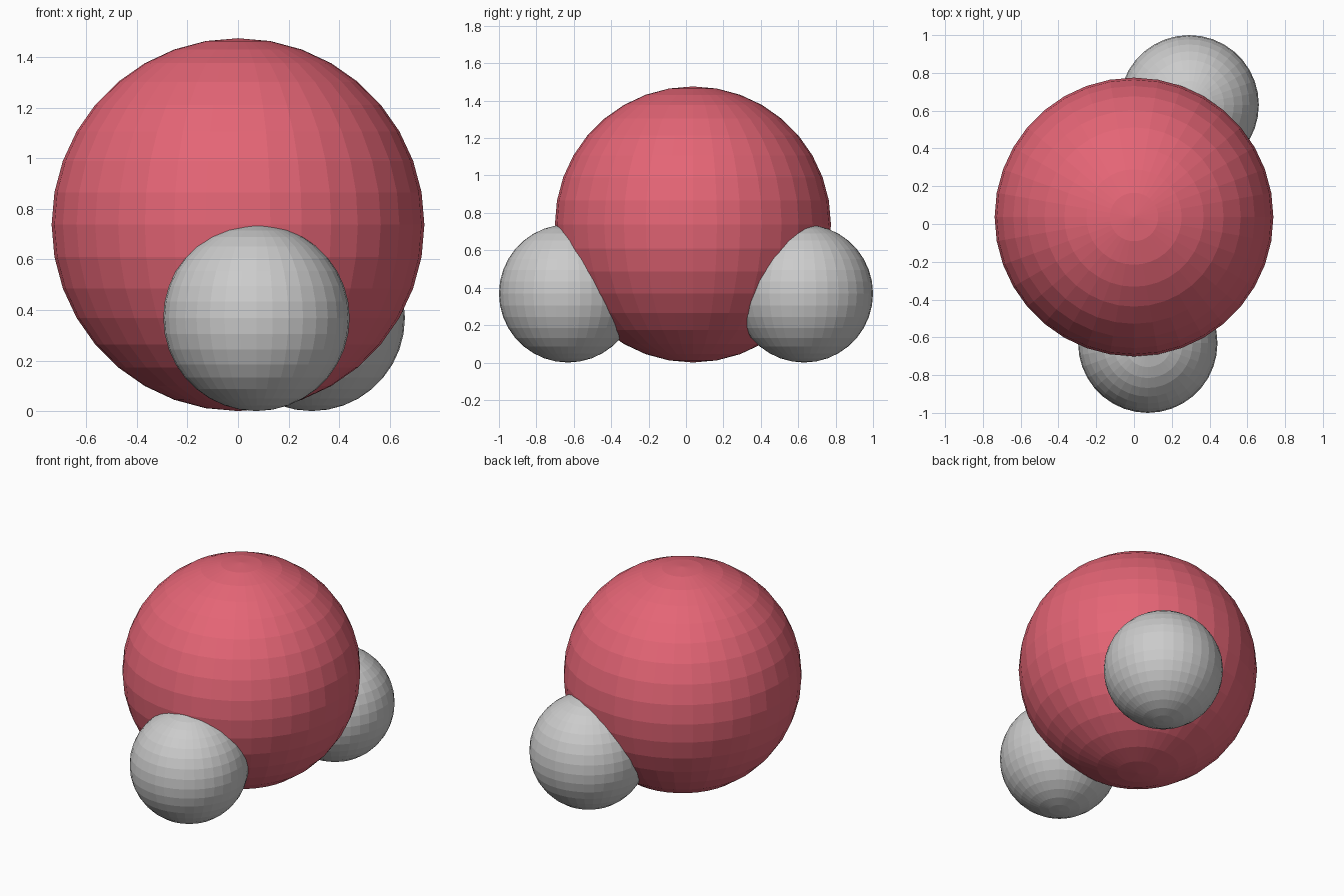
import bpy

if "Cube" in bpy.data.objects:
    bpy.data.objects.remove(bpy.data.objects["Cube"])

SEGMENTS, RINGS = 36, 18


def ball(name, center, radius, material=None):
    bpy.ops.mesh.primitive_uv_sphere_add(
        segments=SEGMENTS, ring_count=RINGS, radius=radius, location=center)
    obj = bpy.context.object
    obj.name = name
    if material:
        obj.data.materials.append(material)
    return obj


red = bpy.data.materials.new("red")
red.diffuse_color = (0.78, 0.13, 0.18, 1)
red.use_nodes = True
red.node_tree.nodes["Principled BSDF"].inputs["Base Color"].default_value = red.diffuse_color

# Large central atom
BIG = 0.738
ball("large_atom", (0, 0.037, BIG), BIG, red)

# Two small atoms, half the size, resting on the ground
SMALL = BIG / 2
ball("small_atom_front", (0.073, -1 + SMALL, SMALL), SMALL)
ball("small_atom_back", (0.292, 1 - SMALL, SMALL), SMALL)
